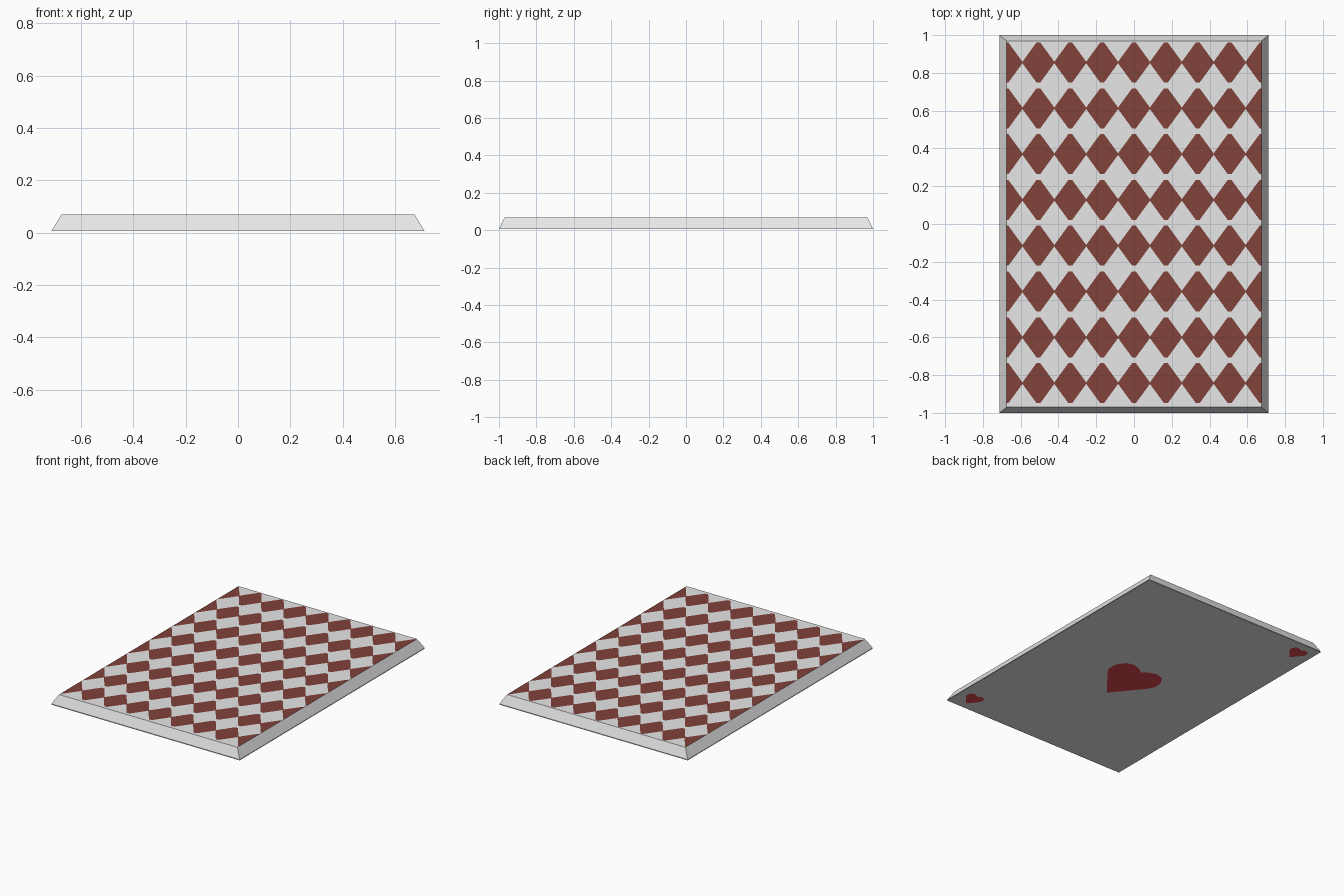
import bpy, bmesh

if "Cube" in bpy.data.objects:
    bpy.data.objects.remove(bpy.data.objects["Cube"])


def material(name, rgb):
    m = bpy.data.materials.new(name)
    m.diffuse_color = (*rgb, 1)
    m.use_nodes = True
    m.node_tree.nodes["Principled BSDF"].inputs["Base Color"].default_value = m.diffuse_color
    return m


white = material("white", (0.80, 0.80, 0.80))
dark_red = material("dark_red", (0.225, 0.054, 0.044))
heart_red = material("heart_red", (0.75, 0.065, 0.085))

BX, BY, Z0 = 0.713, 1.0, 0.006     # base half size and height
TX, TY, Z1 = 0.675, 0.97, 0.069    # top half size and height


def build(name, polys, mats, up=None):
    """polys: list of (points, material index); up forces the facing."""
    bm = bmesh.new()
    for pts, mi in polys:
        f = bm.faces.new([bm.verts.new(p) for p in pts])
        f.material_index = mi
        f.normal_update()
        if up is not None and f.normal.z * up < 0:
            f.normal_flip()
    bmesh.ops.remove_doubles(bm, verts=bm.verts, dist=1e-5)
    if up is None:
        bmesh.ops.recalc_face_normals(bm, faces=bm.faces)
    me = bpy.data.meshes.new(name)
    bm.to_mesh(me)
    bm.free()
    for m in mats:
        me.materials.append(m)
    ob = bpy.data.objects.new(name, me)
    bpy.context.collection.objects.link(ob)
    return ob


def rect(x, y, z):
    return [(-x, -y, z), (x, -y, z), (x, y, z), (-x, y, z)]


polys = []

# Deck body: sloped sides and bottom
low, high = rect(BX, BY, Z0), rect(TX, TY, Z1)
for i in range(4):
    j = (i + 1) % 4
    polys.append(([low[i], low[j], high[j], high[i]], 0))
polys.append((low[::-1], 0))
build("deck_body", polys, [white], None)

# Patterned back: rows of half diamonds cut into the top face
ROWS, PITCH, TOP_ROW = 8, 0.2425, 0.855
H, T, E = 0.106, 0.010, 0.004      # half height, cap half width, neck half height
W = TX / 8                         # half column width
polys = []
for r in range(ROWS):
    cy = TOP_ROW - r * PITCH
    y_hi = TY if r == 0 else cy + PITCH / 2
    y_lo = -TY if r == ROWS - 1 else cy - PITCH / 2
    for c in range(-4, 5):
        for s in (-1, 1):
            if c * s == 4:         # outer half would overhang the edge
                continue
            cx = c * 2 * W
            a, b, d = cx, cx + s * T, cx + s * W
            shapes = [
                ([(a, cy - H), (b, cy - H), (d, cy - E),
                  (d, cy + E), (b, cy + H), (a, cy + H)], 1),
                ([(a, cy + H), (b, cy + H), (d, cy + E), (d, y_hi), (a, y_hi)], 0),
                ([(a, cy - H), (b, cy - H), (d, cy - E), (d, y_lo), (a, y_lo)], 0),
            ]
            polys += [([(x, y, Z1) for x, y in p], m) for p, m in shapes]
build("patterned_back", polys, [white, dark_red], 1)

# Card face under the deck
build("card_face", [(rect(BX, BY, 0.001), 0)], [white], -1)

# Hearts on the card face: half outline mirrored
half = [(0.04, 0.097), (0.095, 0.115), (0.15, 0.098), (0.185, 0.045), (0.19, -0.02),
        (0.165, -0.066)]
outline = ([(0, 0.068)] + half + [(0, -0.268)] + [(-x, y) for x, y in reversed(half)])


def heart(name, cx, cy, s):
    build(name, [([(cx + x * s, cy + y * s, 0) for x, y in outline], 0)], [heart_red], -1)


heart("centre_heart", 0, 0, 1)
heart("front_corner_heart", 0.60, -0.862, 0.33)
heart("back_corner_heart", -0.60, 0.912, 0.33)
